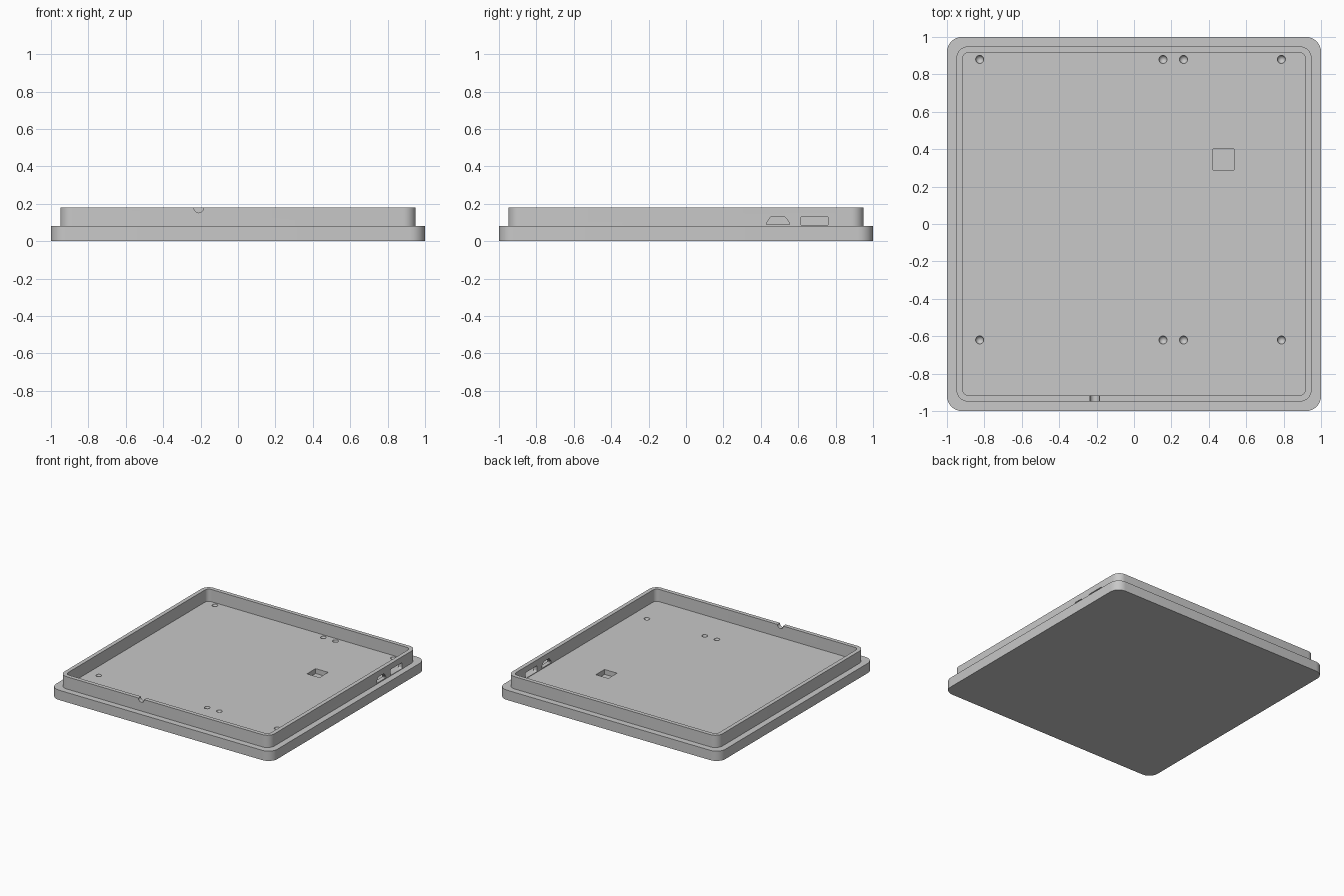
import bpy, bmesh
from math import sin, cos, pi
from mathutils import Matrix

old = bpy.data.objects.get("Cube")
if old:
    bpy.data.objects.remove(old, do_unlink=True)

grey = bpy.data.materials.new("plain_grey")
grey.use_nodes = True
colour = (0.58, 0.58, 0.58, 1)
grey.diffuse_color = colour
grey.node_tree.nodes["Principled BSDF"].inputs["Base Color"].default_value = colour


def make_object(name, bm):
    bmesh.ops.recalc_face_normals(bm, faces=bm.faces)
    mesh = bpy.data.meshes.new(name)
    bm.to_mesh(mesh)
    bm.free()
    mesh.materials.append(grey)
    obj = bpy.data.objects.new(name, mesh)
    bpy.context.collection.objects.link(obj)
    return obj


def rounded_rect(w, h, r, steps=8):
    """Outline of a rounded rectangle with half sizes w and h."""
    pts = []
    for i, (sx, sy) in enumerate([(1, 1), (-1, 1), (-1, -1), (1, -1)]):
        for k in range(steps + 1):
            a = (i + k / steps) * pi / 2
            pts.append((sx * (w - r) + r * cos(a), sy * (h - r) + r * sin(a)))
    return pts


def loft(name, rings):
    """Closed solid through matching rings of 3D points."""
    bm = bmesh.new()
    loops = [[bm.verts.new(p) for p in ring] for ring in rings]
    for a, b in zip(loops, loops[1:]):
        for i in range(len(a)):
            j = (i + 1) % len(a)
            bm.faces.new((a[i], a[j], b[j], b[i]))
    bm.faces.new(loops[0])
    bm.faces.new(loops[-1])
    return make_object(name, bm)


def cut(body, cutter):
    mod = body.modifiers.new("cut", 'BOOLEAN')
    mod.operation = 'DIFFERENCE'
    mod.solver = 'EXACT'
    mod.object = cutter
    bpy.context.view_layer.objects.active = body
    bpy.ops.object.modifier_apply(modifier=mod.name)
    bpy.data.objects.remove(cutter, do_unlink=True)


# Base plate with raised rim: half size, corner radius, height
FLOOR, TOP = 0.08, 0.18
profile = [(1, 0.08, 0), (1, 0.08, FLOOR), (0.95, 0.065, FLOOR),
           (0.95, 0.065, TOP), (0.917, 0.035, TOP), (0.917, 0.035, FLOOR)]
tray = loft("case_tray", [[(x, y, z) for x, y in rounded_rect(s, s, r)]
                          for s, r, z in profile])

# Port openings in the left wall
trapezoid = [(0.43, 0.088), (0.553, 0.088), (0.553, 0.097), (0.532, 0.127),
             (0.524, 0.132), (0.459, 0.132), (0.451, 0.127), (0.43, 0.097)]
slot = [(0.687 + u, 0.108 + v) for u, v in rounded_rect(0.075, 0.024, 0.01, 4)]
for outline in (trapezoid, slot):
    cut(tray, loft("port_cutter", [[(x, y, z) for y, z in outline] for x in (0.88, 0.98)]))

# Round notch in the top of the front wall
circle = [(0.025 * cos(k * pi / 12), 0.025 * sin(k * pi / 12)) for k in range(24)]
cut(tray, loft("notch_cutter", [[(u - 0.21, y, v + 0.177) for u, v in circle]
                                for y in (-0.98, -0.88)]))

# Square pocket in the floor
square = [(0.422, 0.288), (0.535, 0.288), (0.535, 0.4), (0.422, 0.4)]
cut(tray, loft("pocket_cutter", [[(x, y, z) for x, y in square] for z in (0.04, 0.12)]))

# Round dimples in the floor
for x in (-0.825, 0.155, 0.265, 0.788):
    for y in (0.88, -0.62):
        bm = bmesh.new()
        bmesh.ops.create_uvsphere(bm, u_segments=20, v_segments=11, radius=0.022,
                                  matrix=Matrix.Translation((x, y, FLOOR)))
        cut(tray, make_object("dimple_cutter", bm))

# Smooth corners, keep edges sharp
bpy.ops.object.select_all(action='DESELECT')
tray.select_set(True)
bpy.context.view_layer.objects.active = tray
bpy.ops.object.shade_smooth_by_angle(angle=pi / 6)
